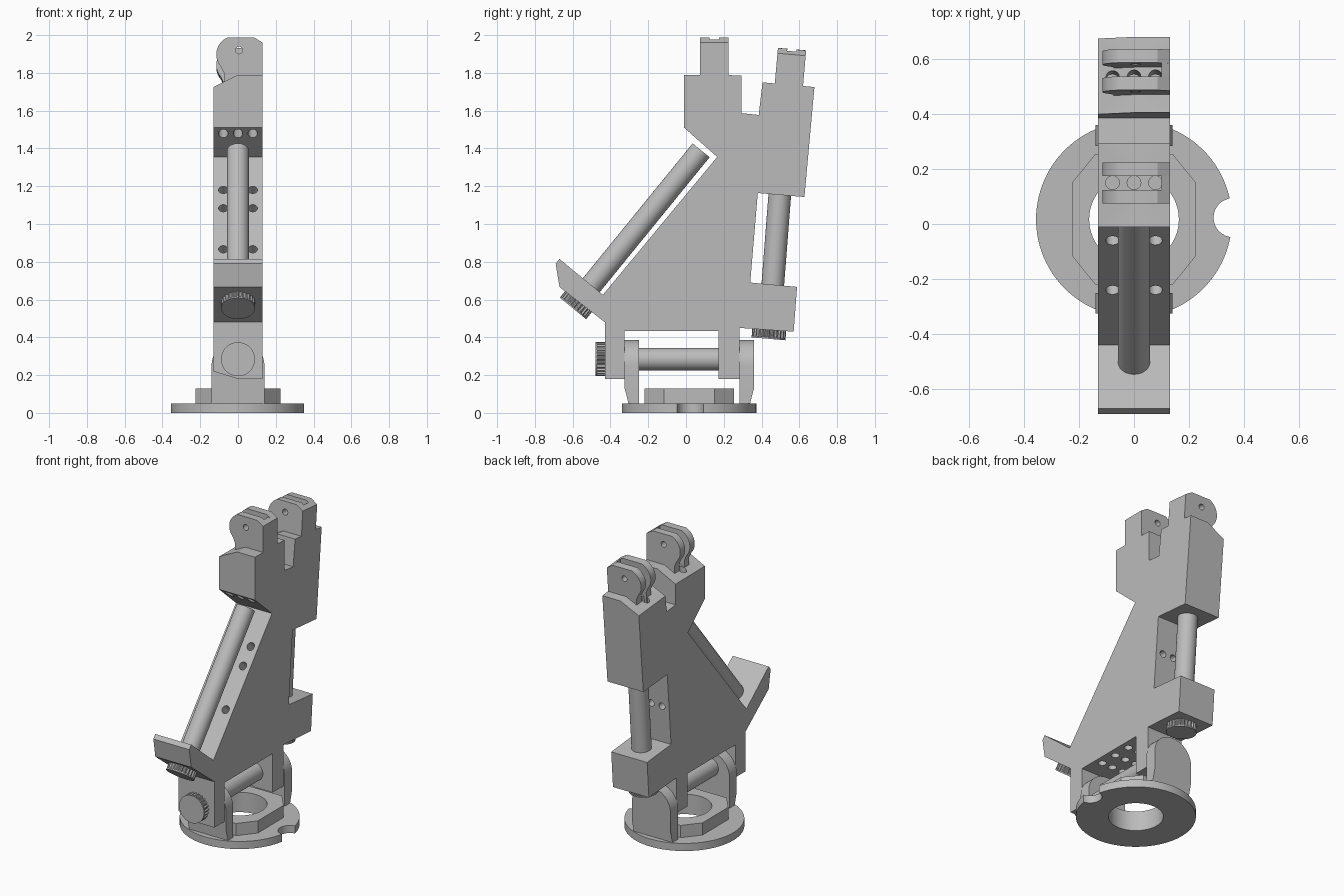
import bpy, bmesh, math
from mathutils import Vector, Matrix

if "Cube" in bpy.data.objects:
    bpy.data.objects.remove(bpy.data.objects["Cube"])

grey = bpy.data.materials.new("plain_grey")
grey.use_nodes = True
COLOR = (0.5, 0.5, 0.5, 1)
grey.diffuse_color = COLOR
grey.node_tree.nodes["Principled BSDF"].inputs["Base Color"].default_value = COLOR


def finish(name, bm, smooth=False):
    bmesh.ops.recalc_face_normals(bm, faces=bm.faces[:])
    mesh = bpy.data.meshes.new(name)
    bm.to_mesh(mesh)
    bm.free()
    mesh.materials.append(grey)
    obj = bpy.data.objects.new(name, mesh)
    bpy.context.collection.objects.link(obj)
    if smooth:
        shade(obj)
    return obj


def select(obj):
    bpy.ops.object.select_all(action="DESELECT")
    obj.select_set(True)
    bpy.context.view_layer.objects.active = obj


def shade(obj):
    select(obj)
    bpy.ops.object.shade_smooth_by_angle(angle=math.radians(30))


def add_prism(bm, pts, levels, axis, move=Matrix()):
    """Extrude a profile through the given levels along one axis."""
    place = {"x": lambda u, v, w: (w, u, v),
             "y": lambda u, v, w: (u, w, v),
             "z": lambda u, v, w: (u, v, w)}[axis]
    rings = [[bm.verts.new(move @ Vector(place(u, v, w))) for u, v in pts] for w in levels]
    for a, b in zip(rings, rings[1:]):
        for i in range(len(pts)):
            j = (i + 1) % len(pts)
            bm.faces.new((a[i], a[j], b[j], b[i]))
    bm.faces.new(rings[0][::-1])
    bm.faces.new(rings[-1])


def along(p, q):
    """Frame at p whose z axis points to q."""
    d = Vector(q) - Vector(p)
    return Matrix.Translation(p) @ d.to_track_quat("Z", "Y").to_matrix().to_4x4(), d.length


def circle(r, n=48, cx=0, cy=0):
    return [(cx + r * math.cos(math.tau * i / n), cy + r * math.sin(math.tau * i / n)) for i in range(n)]


def add_rod(bm, p, q, r, n=48):
    frame, length = along(p, q)
    add_prism(bm, circle(r, n), (0, length), "z", frame)


def rod(name, p, q, r):
    bm = bmesh.new()
    add_rod(bm, p, q, r)
    return finish(name, bm, True)


def cut(obj, rods):
    """Bore every listed rod out of the object."""
    bm = bmesh.new()
    for r in rods:
        add_rod(bm, *r)
    cutter = finish("cutter", bm)
    cutter.hide_render = True
    mod = obj.modifiers.new("bore", "BOOLEAN")
    mod.object, mod.solver = cutter, "EXACT"
    select(obj)
    bpy.ops.object.modifier_apply(modifier="bore")
    bpy.data.objects.remove(cutter)
    shade(obj)


def knob(name, p, direction):
    """Fluted knob with a plain rim on its outer end."""
    frame, _ = along(p, Vector(p) + Vector(direction))
    bm = bmesh.new()
    teeth = [(x * k, y * k) for i, (x, y) in enumerate(circle(0.09, 96))
             for k in [1 if i % 4 < 2 else 0.91]]
    add_prism(bm, teeth, (0, 0.044), "z", frame)
    add_prism(bm, circle(0.09), (0.042, 0.05), "z", frame)
    finish(name, bm)


# Main body: side profile, with a ridge line along the middle
W = 0.13
profile = [(-0.01, 1.79), (-0.01, 1.51), (0.165, 1.355), (-0.44, 0.625), (-0.67, 0.815),
           (-0.69, 0.79), (-0.67, 0.667), (-0.43, 0.48), (-0.43, 0.18), (-0.325, 0.18),
           (-0.325, 0.434), (0.172, 0.434), (0.172, 0.18), (0.283, 0.18), (0.283, 0.45),
           (0.57, 0.43), (0.588, 0.667), (0.34, 0.69), (0.38, 1.164), (0.627, 1.143),
           (0.68, 1.725), (0.405, 1.75), (0.385, 1.577), (0.294, 1.587), (0.294, 1.787)]
bm = bmesh.new()
add_prism(bm, profile, (-W, 0, W), "x")
for v in bm.verts:
    if v.co.x < -0.1:
        if v.co.z > 1.7:      # sloped block tops
            v.co.z -= 0.065
            v.co.y -= 0.006 if v.co.y > 0.35 else 0
        elif v.co.z < 0.2:    # sloped leg bottoms
            v.co.z += 0.04
body = finish("body", bm)

bores = []
n = Vector((0, -0.77, 0.64))
for x in (-0.078, 0, 0.078):
    for y, z, depth in ((0.15, 1.85, -0.25), (0.025, 1.4, 0.2), (-0.2, 0.4, 0.15),
                        (-0.08, 0.4, 0.15), (0.04, 0.4, 0.15)):
        bores.append(((x, y, z), (x, y, z + depth), 0.025, 20))
    bores.append(((x, 0.54, 1.8), (x, 0.52, 1.55), 0.025, 20))
    bores.append(((x, 0.4, 0.93), (x, 0.24, 0.95), 0.022, 20))
    if x:
        for y in (0.02, -0.06, -0.24):
            c = Vector((x, y, 0.625 + (y + 0.44) * 1.207))
            bores.append((c + n * 0.04, c - n * 0.12, 0.025, 20))
cut(body, bores)


# Twin-plate forks on top of the two blocks
def fork(name, y, z, tilt):
    move = Matrix.Translation((0, y, z)) @ Matrix.Rotation(-tilt, 4, "X")
    arc = [(-0.01 + 0.105 * math.cos(math.radians(a)), 0.108 + 0.1 * math.sin(math.radians(a)))
           for a in range(115, 221, 7)]
    side = [(W, -0.08), (W, 0.17), (0.085, 0.198)] + arc + [(-0.075, 0.01), (-0.075, -0.08)]
    bm = bmesh.new()
    for s in (-1, 1):
        add_prism(bm, side, (s * 0.025, s * 0.075), "y", move)
    obj = finish(name + "_plates", bm)
    cut(obj, [(move @ Vector((0.005, -0.1, 0.13)), move @ Vector((0.005, 0.1, 0.13)), 0.019, 24)])
    bm = bmesh.new()
    add_prism(bm, [(0.1, -0.05), (W, -0.05), (W, 0.17), (0.1, 0.187)], (-0.03, 0.03), "y", move)
    finish(name + "_web", bm)


fork("front_fork", 0.149, 1.79, 0)
fork("rear_fork", 0.544, 1.728, 0.088)

# Rods and fluted knobs
rod("front_rod", (0, -0.57, 0.592), (0, 0.08, 1.39), 0.058)
knob("front_knob", (0, -0.567, 0.592), (0, -0.63, -0.776))
rod("rear_rod", (0, 0.441, 0.44), (0, 0.5, 1.2), 0.06)
knob("rear_knob", (0, 0.441, 0.442), (0, -0.087, -0.996))
rod("axle", (0, -0.44, 0.284), (0, 0.35, 0.284), 0.06)
knob("axle_knob", (0, -0.43, 0.284), (0, -1, 0))

# Base: notched disc, eight-sided collar, two rounded brackets
C = 0.017
bm = bmesh.new()
add_prism(bm, circle(0.356, 96, 0, C), (0, 0.05), "z")
disc = finish("base_disc", bm)
hole = ((0, C, -0.1), (0, C, 0.3), 0.163, 64)
cut(disc, [hole, ((0.36, 0.023, -0.1), (0.36, 0.023, 0.2), 0.071, 32)])

bm = bmesh.new()
quarter = [(0.14, 0.255), (0.225, 0.15)]
ring = [(x, y) for x, y in quarter] + [(x, 2 * C - y) for x, y in quarter[::-1]]
ring += [(-x, y) for x, y in ring[::-1]]
add_prism(bm, ring, (0.05, 0.13), "z")
cut(finish("base_collar", bm), [hole])

dome = [(0.14 * math.cos(math.pi * i / 24), 0.25 + 0.137 * math.sin(math.pi * i / 24)) for i in range(25)]
outline = [(-0.14, 0.13), (-0.14, 0.045), (0.14, 0.045), (0.14, 0.13)] + dome
for name, inner, outer in (("front_bracket", -0.25, -0.325), ("rear_bracket", 0.283, 0.36)):
    bm = bmesh.new()
    add_prism(bm, outline, (inner, outer), "y")
    for v in bm.verts:
        if v.co.z < 0.1 and abs(v.co.y - outer) < 0.001:
            v.co.y -= math.copysign(0.022, outer)
    finish(name, bm, True)
